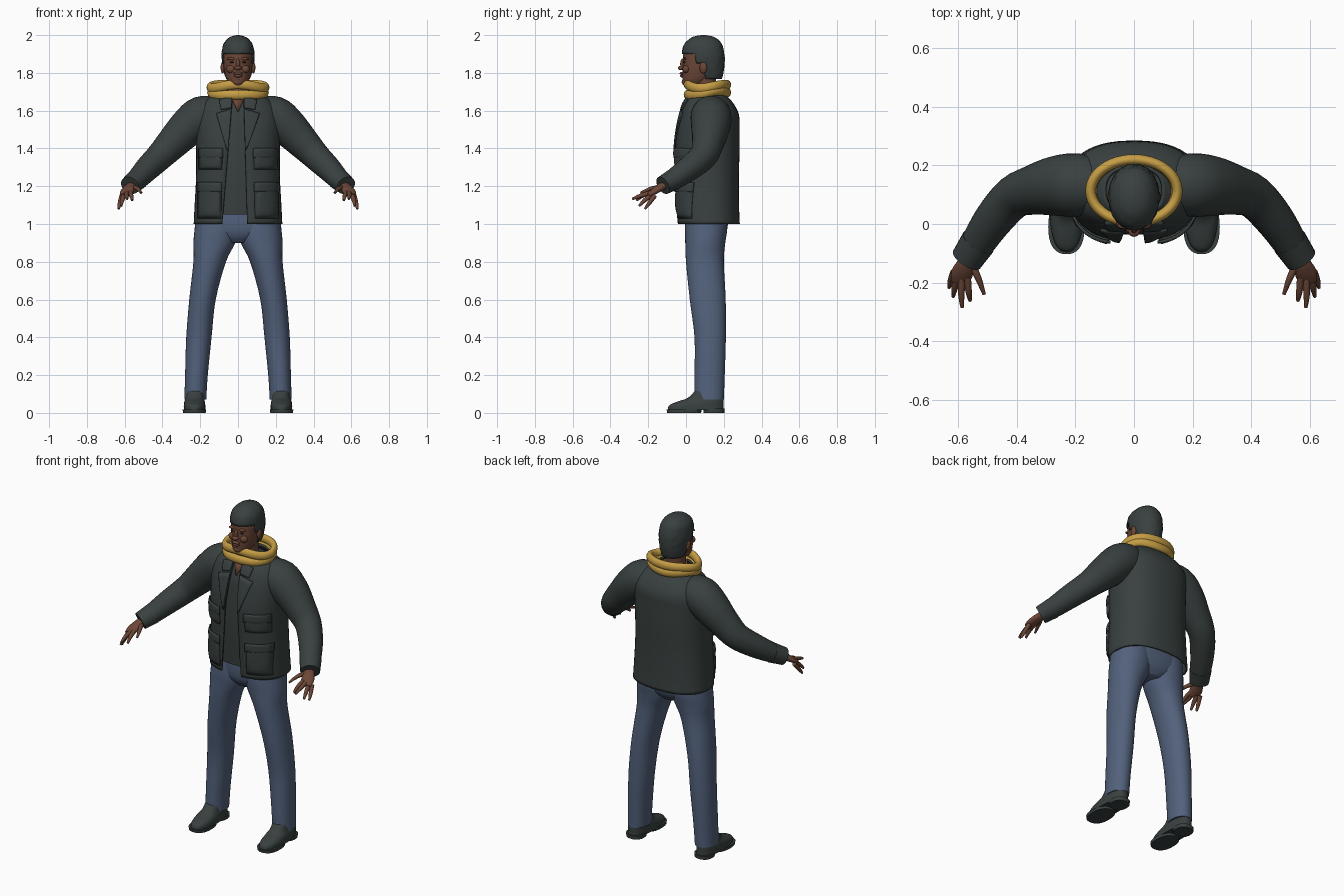
import bpy, bmesh, math, random
from mathutils import Vector

random.seed(4)
if "Cube" in bpy.data.objects:
    bpy.data.objects.remove(bpy.data.objects["Cube"], do_unlink=True)


def material(name, rgb):
    m = bpy.data.materials.new(name)
    m.use_nodes = True
    m.diffuse_color = (*rgb, 1)
    bsdf = m.node_tree.nodes["Principled BSDF"]
    bsdf.inputs["Base Color"].default_value = (*rgb, 1)
    bsdf.inputs["Roughness"].default_value = 0.8
    return m


SLATE = material("dark slate cloth", (0.04, 0.052, 0.05))
DENIM = material("blue denim", (0.085, 0.12, 0.2))
SKIN = material("brown skin", (0.15, 0.062, 0.038))
MUSTARD = material("mustard wool", (0.56, 0.34, 0.06))
EYE = material("dark eye", (0.02, 0.014, 0.012))
EXP = 2.4


def skin(name, rows, mat, closed=True, caps=True, thick=0, offset=0, keep=None, angle=50):
    """Bridge rows of points into one surface."""
    bm = bmesh.new()
    vs = [[bm.verts.new(p) for p in row] for row in rows]
    for a, b in zip(vs, vs[1:]):
        n = len(a)
        for i in range(n if closed else n - 1):
            j = (i + 1) % n
            bm.faces.new((a[i], a[j], b[j], b[i]))
    if closed and caps:
        bm.faces.new(vs[0])
        bm.faces.new(vs[-1])
    if keep:
        drop = [f for f in bm.faces if not keep(f.calc_center_median())]
        bmesh.ops.delete(bm, geom=drop, context='FACES')
    bmesh.ops.recalc_face_normals(bm, faces=bm.faces)
    me = bpy.data.meshes.new(name)
    bm.to_mesh(me)
    bm.free()
    me.materials.append(mat)
    ob = bpy.data.objects.new(name, me)
    bpy.context.collection.objects.link(ob)
    bpy.ops.object.select_all(action='DESELECT')
    ob.select_set(True)
    bpy.context.view_layer.objects.active = ob
    bpy.ops.object.shade_smooth_by_angle(angle=math.radians(angle))
    if thick:
        mod = ob.modifiers.new("thickness", 'SOLIDIFY')
        mod.thickness, mod.offset = thick, offset
    return ob


def smooth(rows, steps=4):
    """Pass a soft curve through the rows."""
    rows = [Vector(r) for r in rows]
    out = []
    for i in range(len(rows) - 1):
        b, c = rows[i], rows[i + 1]
        t0 = (c - rows[max(i - 1, 0)]) / 2
        t1 = (rows[min(i + 2, len(rows) - 1)] - b) / 2
        for k in range(steps):
            t = k / steps
            u = 1 - t
            out.append(b * (u * u * (1 + 2 * t)) + c * (t * t * (3 - 2 * t))
                       + t0 * (t * u * u) - t1 * (t * t * u))
    return out + [rows[-1]]


def oval(z, cx, cy, rx, ry, angles, e=EXP):
    def power(v):
        return math.copysign(abs(v) ** (2 / e), v)
    return [Vector((cx + rx * power(math.cos(t)), cy + ry * power(math.sin(t)), z)) for t in angles]


def loft(name, rows, mat, side=1, n=36, e=EXP, steps=4, rough=0, **kw):
    """Stack of ovals, each given as z, cx, cy, rx, ry."""
    turn = [2 * math.pi * i / n for i in range(n)]
    rings = [oval(*r, turn, e) for r in smooth(rows, steps)]
    for ring in rings:
        for p in ring:
            p.x *= side
            if rough:
                grow = 1 + random.uniform(-rough, rough)
                p.x, p.y = p.x * grow, 0.09 + (p.y - 0.09) * grow
    return skin(name, rings, mat, **kw)


def tube(name, path, mat, side=1, n=20, steps=4, loop=False, **kw):
    """Sweep along points, each given as x, y, z, half width, half height."""
    pts = smooth(path, steps) if steps > 1 else [Vector(p) for p in path]
    rings = []
    for i, p in enumerate(pts):
        a, b = pts[max(i - 1, 0)], pts[min(i + 1, len(pts) - 1)]
        if loop:
            a, b = pts[i - 1], pts[(i + 1) % len(pts)]
        d = Vector(b[:3]) - Vector(a[:3])
        w = d.cross(Vector((0, 0, 1))).normalized()
        u = w.cross(d).normalized()
        ring = []
        for k in range(n):
            t = 2 * math.pi * k / n
            q = Vector(p[:3]) + w * p[3] * math.cos(t) + u * p[4] * math.sin(t)
            ring.append(Vector((q.x * side, q.y, q.z)))
        rings.append(ring)
    if loop:
        rings.append(rings[0])
    return skin(name, rings, mat, caps=not loop, **kw)


def blob(name, centre, size, mat):
    x, y, z = centre
    rows = []
    for k in range(9):
        t = math.pi * (0.03 + 0.94 * k / 8)
        r = math.sin(t)
        rows.append((z - size[2] * math.cos(t), x, y, size[0] * r, size[1] * r))
    return loft(name, rows, mat, n=16, e=2, steps=1)


# Jacket shell, open down the front
COAT = smooth([(1.0, 0, .12, .235, .165), (1.1, 0, .115, .23, .166), (1.25, 0, .113, .222, .167),
               (1.4, 0, .113, .222, .171), (1.5, 0, .118, .225, .165), (1.58, 0, .125, .22, .155),
               (1.64, 0, .12, .19, .13), (1.68, 0, .115, .14, .1), (1.71, 0, .113, .1, .085)])


def edge(side, z):
    return .03 + max(0, 1.66 - z) / .66 * (.055 if side < 0 else .02)


def coat_front(x, z):
    for a, b in zip(COAT, COAT[1:]):
        if a[0] <= z <= b[0]:
            r = a.lerp(b, (z - a[0]) / (b[0] - a[0]))
            return r[2] - r[4] * max(0, 1 - abs(x / r[3]) ** EXP) ** (1 / EXP)
    return 0


rows = []
for r in COAT:
    lo = -math.acos((edge(1, r[0]) / r[3]) ** (EXP / 2))
    hi = math.pi + math.acos((edge(-1, r[0]) / r[3]) ** (EXP / 2))
    rows.append(oval(*r, [lo + (hi - lo) * i / 48 for i in range(49)]))
skin("jacket_body", rows, SLATE, closed=False, thick=.01, offset=-1)


def panel(name, side, corners, lift, puff=0):
    """Four-sided patch that follows the jacket front; corners run bottom, then top."""
    a, b, c, d = [Vector(p) for p in corners]
    grid = []
    for i in range(9):
        v = i / 8
        row = []
        for j in range(9):
            u = j / 8
            p = a.lerp(b, u).lerp(c.lerp(d, u), v)
            out = lift + puff * min(1, 3 * math.sin(math.pi * u) * math.sin(math.pi * v))
            row.append(Vector((side * p.x, coat_front(p.x, p.y) - out, p.y)))
        grid.append(row)
    skin(name, grid, SLATE, closed=False, thick=.008)


for s, tag in ((1, "left"), (-1, "right")):
    # Pockets, flaps and lapels
    for label, z0, z1, x0, x1 in (("chest", 1.29, 1.39, .085, .205), ("hip", 1.03, 1.21, .09, .212)):
        panel(f"{tag}_{label}_pocket", s, ((x0, z0), (x1, z0), (x0, z1), (x1, z1)), .002, .012)
        panel(f"{tag}_{label}_flap", s, ((x0 - .005, z1 - .04), (x1 + .003, z1 - .04),
                                         (x0 - .005, z1 + .01), (x1 + .003, z1 + .01)), .01, .006)
    e0, e1 = edge(s, 1.4), edge(s, 1.6)
    panel(f"{tag}_lapel", s, ((e0, 1.39), (e0 + .01, 1.4), (e1, 1.61), (.115, 1.585)), .005)
    panel(f"{tag}_collar", s, ((e1, 1.615), (.09, 1.605), (.03, 1.68), (.1, 1.655)), .006)

    # Sleeves and cuffs
    tube(f"{tag}_sleeve", [(.1, .13, 1.585, .09, .085), (.19, .133, 1.57, .108, .108),
                           (.265, .13, 1.512, .103, .102), (.34, .117, 1.435, .086, .088),
                           (.41, .092, 1.362, .074, .075), (.48, .015, 1.293, .067, .066),
                           (.54, -.075, 1.23, .057, .054), (.568, -.117, 1.208, .05, .046)],
         SLATE, s, 28)
    tube(f"{tag}_cuff", [(.532, -.062, 1.238, .061, .057), (.572, -.122, 1.204, .055, .05)],
         SLATE, s, 28, steps=1)

    # Hands
    tube(f"{tag}_palm", [(.55, -.09, 1.215, .026, .02), (.572, -.135, 1.195, .031, .02),
                         (.588, -.17, 1.172, .037, .017), (.595, -.2, 1.152, .03, .011)], SKIN, s)
    fingers = {"index": ((.57, -.18, 1.17), (.565, -.23, 1.15), (.56, -.262, 1.125)),
               "middle": ((.588, -.185, 1.165), (.59, -.24, 1.15), (.587, -.285, 1.132)),
               "ring": ((.604, -.18, 1.155), (.613, -.22, 1.125), (.618, -.248, 1.095)),
               "little": ((.615, -.165, 1.15), (.626, -.195, 1.11), (.632, -.217, 1.08)),
               "thumb": ((.558, -.13, 1.195), (.532, -.185, 1.187), (.512, -.24, 1.165))}
    for finger, pts in fingers.items():
        tube(f"{tag}_{finger}_finger", [(*p, r, r) for p, r in zip(pts, (.013, .011, .006))],
             SKIN, s, 12)

    # Trouser legs
    loft(f"{tag}_leg", [(.07, .226, .123, .058, .077), (.2, .22, .125, .06, .08),
                        (.4, .207, .128, .067, .083), (.6, .188, .115, .07, .095),
                        (.8, .15, .1, .086, .1), (.9, .125, .102, .111, .106),
                        (.97, .115, .106, .115, .112), (1.06, .113, .108, .108, .108)],
         DENIM, s, e=2.1)

    # Shoes
    loft(f"{tag}_shoe", [(.014, .23, .052, .057, .148), (.04, .23, .055, .057, .144),
                         (.06, .23, .077, .054, .122), (.08, .228, .104, .05, .093),
                         (.12, .226, .122, .05, .072)], SLATE, s)
    loft(f"{tag}_front_sole", [(0, .231, -.01, .06, .09), (.018, .231, -.01, .062, .093)],
         SLATE, s, steps=1)
    loft(f"{tag}_heel", [(0, .23, .148, .052, .055), (.022, .23, .148, .054, .057)],
         SLATE, s, steps=1)

    # Ears and eyes
    blob(f"{tag}_ear", (s * .081, .092, 1.828), (.011, .02, .031), SKIN)
    blob(f"{tag}_eye", (s * .031, -.008, 1.856), (.012, .007, .005), EYE)
    blob(f"{tag}_brow", (s * .032, -.007, 1.875), (.024, .01, .008), SKIN)
    blob(f"{tag}_cheek", (s * .036, .002, 1.82), (.026, .02, .022), SKIN)

# Seat of the trousers
loft("trouser_seat", [(.9, 0, .108, .06, .07), (.94, 0, .108, .16, .1),
                      (1.0, 0, .109, .222, .113), (1.1, 0, .11, .21, .112)], DENIM)

# Shirt and bare neckline
loft("shirt", [(1.05, 0, .115, .2, .14), (1.3, 0, .113, .2, .15), (1.5, 0, .118, .2, .145),
               (1.58, 0, .123, .19, .138), (1.64, 0, .12, .16, .11), (1.69, 0, .115, .08, .07)], SLATE)
skin("neckline", [[(-.036, .018, 1.67), (.036, .018, 1.67)], [(-.002, -.016, 1.595), (.002, -.016, 1.595)]],
     SKIN, closed=False, thick=.008)
loft("neck", [(1.62, 0, .11, .065, .065), (1.69, 0, .1, .056, .06), (1.78, 0, .1, .056, .06)], SKIN, e=2)

# Head and face
loft("head", [(1.722, 0, .04, .022, .035), (1.737, 0, .045, .042, .06), (1.765, 0, .057, .06, .076),
              (1.8, 0, .07, .07, .089), (1.85, 0, .085, .078, .102), (1.9, 0, .09, .079, .104),
              (1.95, 0, .09, .062, .082), (1.98, 0, .09, .02, .03)], SKIN, e=2.1)
blob("nose_bridge", (0, -.017, 1.847), (.011, .014, .03), SKIN)
blob("nose_tip", (0, -.026, 1.826), (.019, .018, .012), SKIN)
blob("upper_lip", (0, -.02, 1.797), (.026, .014, .008), SKIN)
blob("lower_lip", (0, -.019, 1.784), (.023, .014, .008), SKIN)
blob("chin", (0, -.004, 1.752), (.026, .019, .018), SKIN)


# Close-cropped hair with a hairline stepping down behind the ears
def hairline(p):
    return p.z > (1.902 if p.y < .05 else 1.845 if p.y < .1 else 1.77)


loft("hair", [(1.76, 0, .115, .06, .072), (1.8, 0, .11, .074, .088), (1.85, 0, .098, .084, .106),
              (1.9, 0, .091, .087, .112), (1.95, 0, .09, .078, .1), (1.98, 0, .092, .056, .074),
              (1.994, 0, .092, .032, .045), (2.0, 0, .092, .008, .01)],
     SLATE, n=48, e=2.1, rough=.018, keep=hairline, thick=.006, offset=-1)

# Loose two-strand scarf
for name, z, sway, tilt, rx in (("scarf_upper", 1.73, -.008, .004, .148), ("scarf_lower", 1.694, .004, .011, .145)):
    ring = []
    for i in range(48):
        t = 2 * math.pi * i / 48
        height = z - sway * math.cos(2 * t) * -1 + tilt * math.sin(t) + .005 * math.sin(3 * t)
        ring.append((rx * math.cos(t), .113 + .107 * math.sin(t), height, .018, .025))
    tube(name, ring, MUSTARD, steps=1, loop=True)
